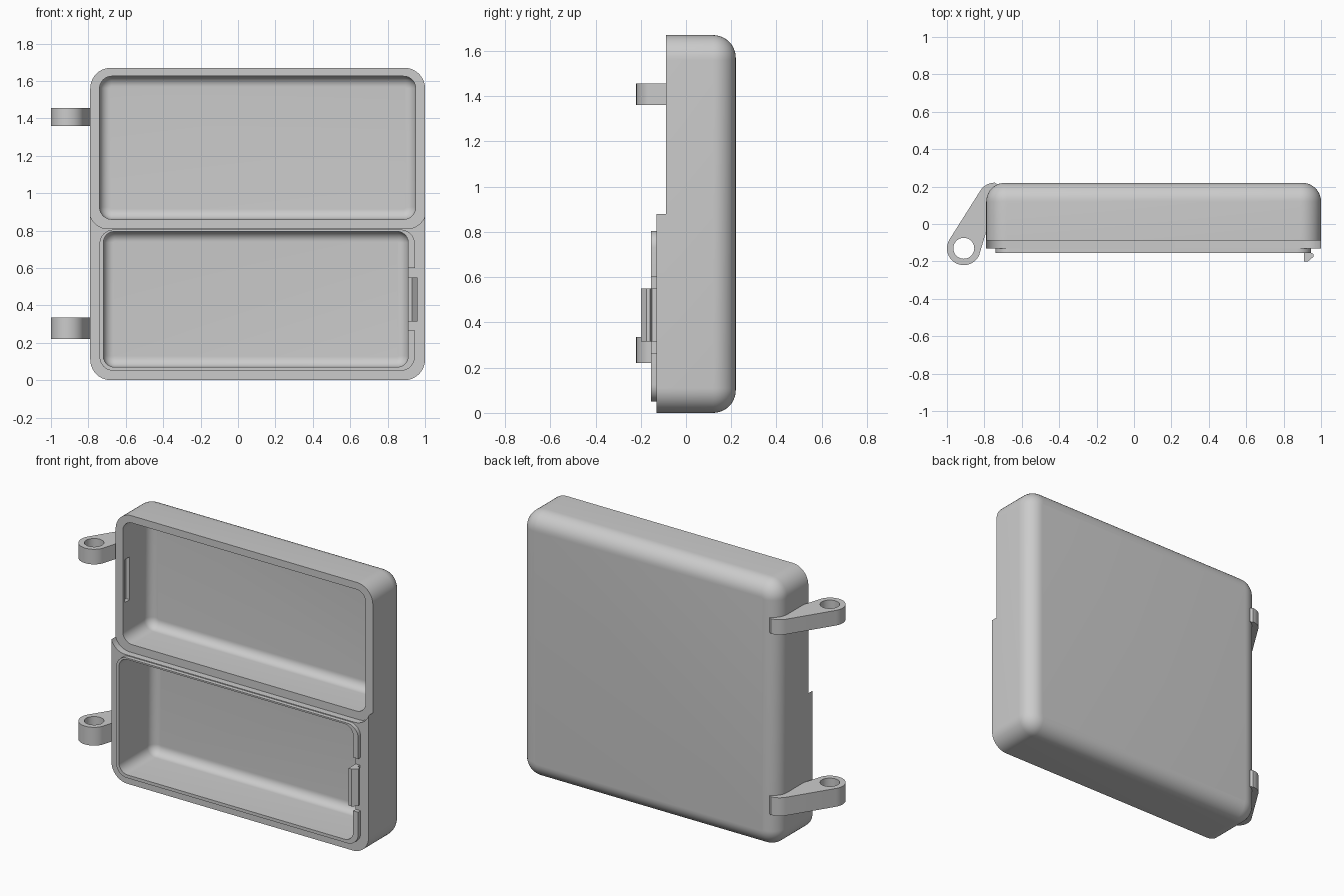
import bpy, bmesh
from math import sin, cos, pi, radians

cube = bpy.data.objects.get("Cube")
if cube:
    bpy.data.objects.remove(cube, do_unlink=True)

grey = bpy.data.materials.new("plain grey")
grey.use_nodes = True
COLOUR = (0.6, 0.6, 0.6, 1)
grey.diffuse_color = COLOUR
grey.node_tree.nodes["Principled BSDF"].inputs["Base Color"].default_value = COLOUR


def loft(name, loops):
    """Solid skinned through equal-length loops and capped at both ends."""
    bm = bmesh.new()
    rings = [[bm.verts.new(p) for p in loop] for loop in loops]
    n = len(rings[0])
    for a, b in zip(rings, rings[1:]):
        for i in range(n):
            j = (i + 1) % n
            bm.faces.new((a[i], a[j], b[j], b[i]))
    bm.faces.new(rings[0])
    bm.faces.new(rings[-1])
    bmesh.ops.recalc_face_normals(bm, faces=bm.faces)
    mesh = bpy.data.meshes.new(name)
    bm.to_mesh(mesh)
    bm.free()
    mesh.materials.append(grey)
    ob = bpy.data.objects.new(name, mesh)
    bpy.context.collection.objects.link(ob)
    return ob


def arc(cx, cy, r, start, end, steps):
    angles = [radians(start + (end - start) * i / steps) for i in range(steps + 1)]
    return [(cx + r * cos(a), cy + r * sin(a)) for a in angles]


def rounded_rect(x0, x1, z0, z1, r):
    corners = ((x1 - r, z1 - r), (x0 + r, z1 - r), (x0 + r, z0 + r), (x1 - r, z0 + r))
    return [p for k, (cx, cz) in enumerate(corners)
            for p in arc(cx, cz, r, 90 * k, 90 * k + 90, 10)]


def block(name, x, z, y, r, fillet=0):
    """Rounded slab facing -y, with its back edge optionally filleted."""
    steps = 10 if fillet else 0
    levels = [(y[0], 0)]
    for i in range(steps + 1):
        a = pi / 2 * i / max(steps, 1)
        levels.append((y[1] - fillet * (1 - sin(a)), fillet * (1 - cos(a))))
    return loft(name, [[(px, py, pz) for px, pz in rounded_rect(
        x[0] + d, x[1] - d, z[0] + d, z[1] - d, r - d)] for py, d in levels])


def extrude(name, profile, z0, z1):
    return loft(name, [[(x, y, z) for x, y in profile] for z in (z0, z1)])


def box(name, x, y, z):
    return extrude(name, [(x[0], y[0]), (x[1], y[0]), (x[1], y[1]), (x[0], y[1])], *z)


def combine(target, tool, operation):
    mod = target.modifiers.new(tool.name, "BOOLEAN")
    mod.operation, mod.solver, mod.object = operation, "EXACT", tool
    bpy.context.view_layer.objects.active = target
    bpy.ops.object.modifier_apply(modifier=mod.name)
    bpy.data.objects.remove(tool, do_unlink=True)


def smooth(ob):
    bpy.ops.object.select_all(action="DESELECT")
    ob.select_set(True)
    bpy.context.view_layer.objects.active = ob
    bpy.ops.object.shade_smooth_by_angle(angle=radians(30))


# Case body with the raised sealing lip
body = block("case_body", (-0.79, 1), (0, 1.67), (-0.13, 0.22), 0.11, 0.1)
combine(body, block("lip", (-0.74, 0.945), (0.05, 0.805), (-0.155, -0.1), 0.075), "UNION")

# Lowered upper half, two pockets, latch gap in the lip, catch slot
cutters = [
    block("step", (-0.795, 1.005), (0.81, 1.9), (-0.5, -0.088), 0.1),
    block("upper_pocket", (-0.74, 0.95), (0.86, 1.625), (-0.5, 0.18), 0.065, 0.055),
    block("lower_pocket", (-0.72, 0.91), (0.07, 0.795), (-0.5, 0.18), 0.06, 0.055),
    box("latch_gap", (0.88, 0.98), (-0.3, -0.13), (0.265, 0.6)),
    box("catch_slot", (-0.765, -0.7), (-0.065, -0.02), (1.1, 1.37)),
]
for cutter in cutters:
    combine(body, cutter, "DIFFERENCE")
smooth(body)

# Snap latch with hooked tip
hook = [(0.91, -0.12), (0.94, -0.12), (0.94, -0.15), (0.96, -0.16),
        (0.96, -0.175), (0.93, -0.2), (0.91, -0.2)]
smooth(extrude("snap_latch", hook, 0.315, 0.55))

# Hinge arms, each ending in a pierced eye
arm = arc(-0.91, -0.13, 0.09, 148, 335, 28)
arm += [(-0.79, -0.04), (-0.765, 0), (-0.765, 0.12), (-0.71, 0.2)]
arm += arc(-0.745, 0.131, 0.09, 90, 148, 8)
for name, z0, z1 in (("lower_hinge_arm", 0.22, 0.335), ("upper_hinge_arm", 1.36, 1.455)):
    hinge = extrude(name, arm, z0, z1)
    hole = extrude("hole", arc(-0.91, -0.13, 0.056, 0, 350, 35), z0 - 0.1, z1 + 0.1)
    combine(hinge, hole, "DIFFERENCE")
    smooth(hinge)
